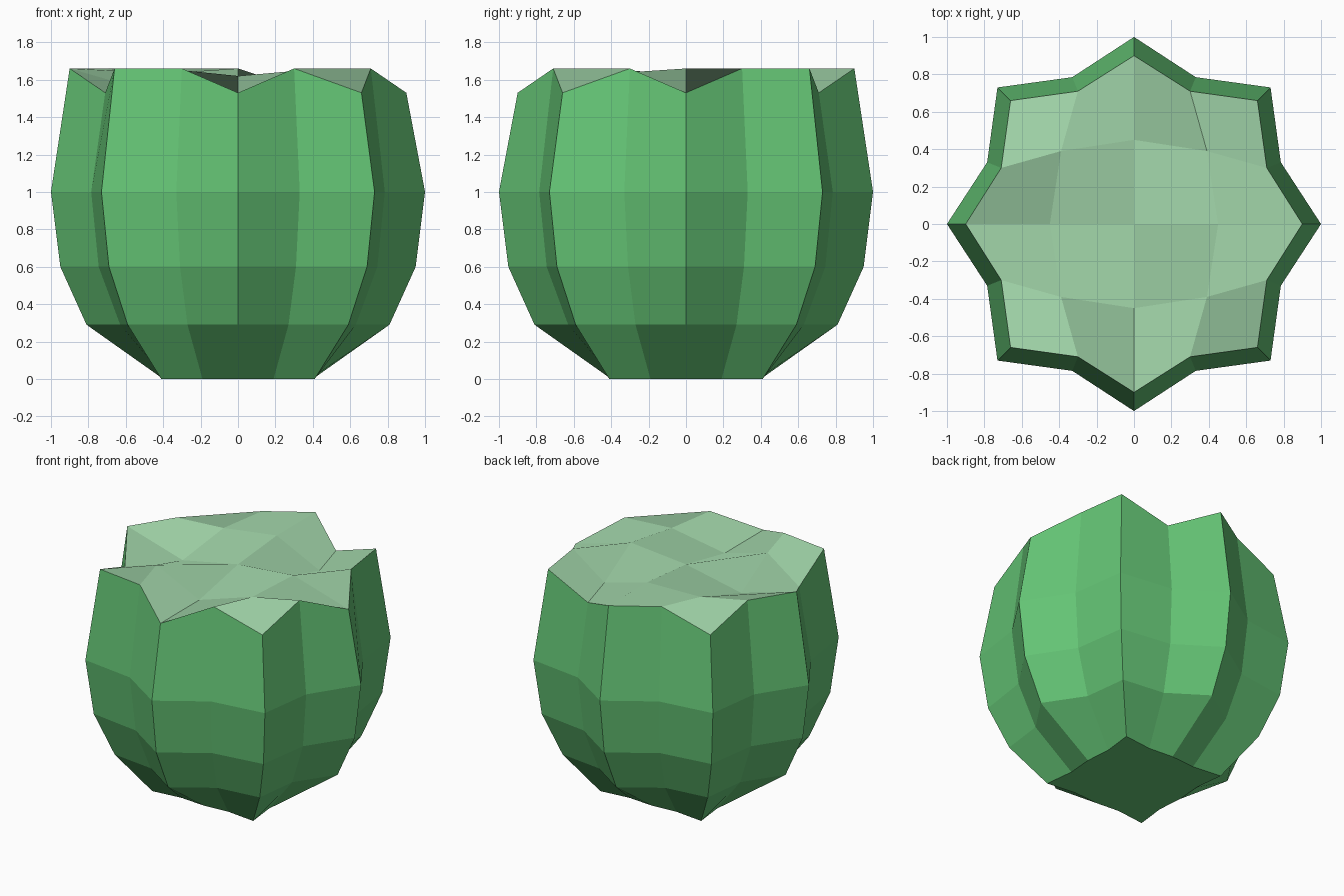
import bpy, bmesh

if "Cube" in bpy.data.objects:
    bpy.data.objects.remove(bpy.data.objects["Cube"])

HIGH, LOW = 1.66, 1.53

# colours
def material(name, rgb):
    m = bpy.data.materials.new(name)
    m.diffuse_color = (*rgb, 1)
    m.use_nodes = True
    m.node_tree.nodes["Principled BSDF"].inputs["Base Color"].default_value = m.diffuse_color
    return m

skin = material("green skin", (0.13, 0.56, 0.18))
flesh = material("pale green flesh", (0.36, 0.67, 0.40))

# ring profile: height, axis rib, valley (far, near), corner rib
profile = [
    (0.00, 0.40, 0.385, 0.19, 0.41),
    (0.29, 0.81, 0.63, 0.27, 0.59),
    (0.60, 0.95, 0.745, 0.31, 0.69),
    (1.00, 1.00, 0.785, 0.33, 0.73),
    (HIGH, 0.90, 0.71, 0.30, 0.66),
]
low_rim = {0, 3, 6, 9, 12, 14}   # rim points that dip, counted from +x

bm = bmesh.new()

# ribbed side, one quarter repeated by rotation
rings = []
for level, (z, axis, far, near, corner) in enumerate(profile):
    quarter = [(axis, 0), (far, near), (corner, corner), (near, far)]
    ring = []
    for turn in range(4):
        for x, y in quarter:
            for _ in range(turn):
                x, y = -y, x
            dips = level == len(profile) - 1 and len(ring) in low_rim
            ring.append(bm.verts.new((x, y, LOW if dips else z)))
    rings.append(ring)

for lower, upper in zip(rings, rings[1:]):
    for i in range(16):
        j = (i + 1) % 16
        bm.faces.new((lower[i], lower[j], upper[j], upper[i]))

# flat base
bm.faces.new(rings[0][::-1])

# uneven cut top: 5 x 5 grid whose border is the rim
rim = rings[-1]
heights = [[HIGH, LOW, 1.634],
           [LOW, 1.62, HIGH],
           [1.634, HIGH, LOW]]
grid = {}
border = ([(4, r) for r in range(2, 5)] + [(c, 4) for c in range(3, -1, -1)]
          + [(0, r) for r in range(3, -1, -1)] + [(c, 0) for c in range(1, 5)]
          + [(4, 1)])
for cell, v in zip(border, rim):
    grid[cell] = v
for r in range(3):
    for c in range(3):
        sx, sy = c - 1, r - 1
        reach = 0.39 if sx and sy else 0.45
        grid[c + 1, r + 1] = bm.verts.new((sx * reach, sy * reach, heights[r][c]))
for c in range(4):
    for r in range(4):
        f = bm.faces.new((grid[c, r], grid[c + 1, r],
                          grid[c + 1, r + 1], grid[c, r + 1]))
        f.material_index = 1

mesh = bpy.data.meshes.new("ribbed_cactus_body")
bm.to_mesh(mesh)
bm.free()
mesh.materials.append(skin)
mesh.materials.append(flesh)
body = bpy.data.objects.new("ribbed_cactus_body", mesh)
bpy.context.collection.objects.link(body)
